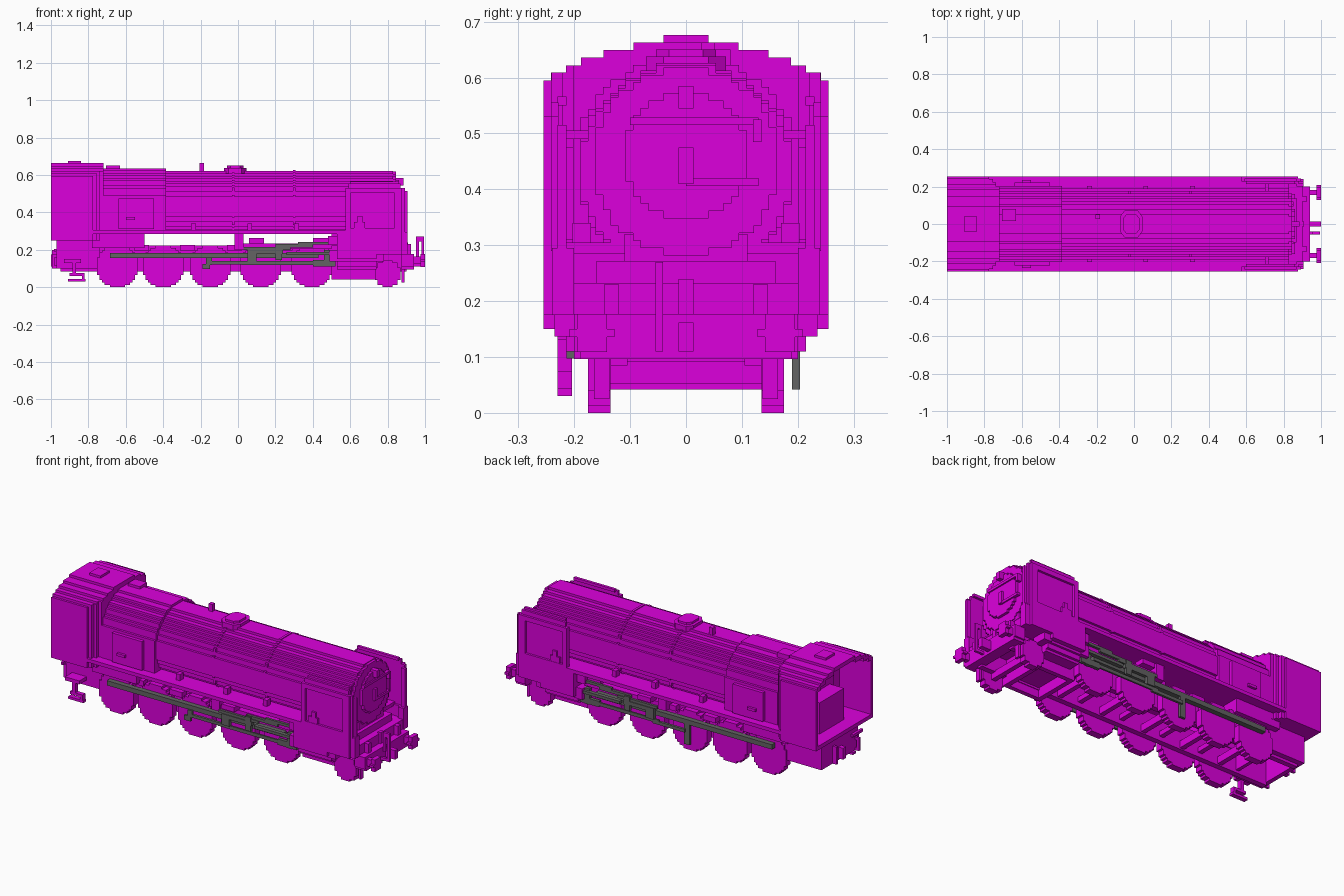
import bpy, bmesh, math

cube = bpy.data.objects.get("Cube")
if cube:
    bpy.data.objects.remove(cube, do_unlink=True)

V = 0.0135  # size of one stepped block


def material(name, col):
    m = bpy.data.materials.new(name)
    m.use_nodes = True
    m.diffuse_color = (*col, 1)
    m.node_tree.nodes["Principled BSDF"].inputs["Base Color"].default_value = (*col, 1)
    return m


MAGENTA = material("magenta body", (0.72, 0.0, 0.72))
GREY = material("dark grey rods", (0.125, 0.125, 0.125))


def finish(name, bm, mat):
    bmesh.ops.recalc_face_normals(bm, faces=bm.faces[:])
    me = bpy.data.meshes.new(name)
    bm.to_mesh(me)
    bm.free()
    me.materials.append(mat)
    ob = bpy.data.objects.new(name, me)
    bpy.context.collection.objects.link(ob)


def prism(name, pts, axis, lo, hi, mat=MAGENTA):
    """Extrude an outline along x (points are y,z), y (x,z) or z (x,y)."""
    bm = bmesh.new()
    put = {"x": lambda p, d: (d, *p), "y": lambda p, d: (p[0], d, p[1]),
           "z": lambda p, d: (*p, d)}[axis]
    f = bm.faces.new([bm.verts.new(put(p, lo)) for p in pts])
    ext = bmesh.ops.extrude_face_region(bm, geom=[f])
    move = [0, 0, 0]
    move["xyz".index(axis)] = hi - lo
    bmesh.ops.translate(bm, vec=move, verts=[v for v in ext["geom"] if isinstance(v, bmesh.types.BMVert)])
    finish(name, bm, mat)


def boxes(name, items, mat=MAGENTA, both=False):
    """Boxes given as x0,x1,y0,y1,z0,z1; both repeats them across the centre line."""
    bm = bmesh.new()
    for x0, x1, y0, y1, z0, z1 in items:
        for s in ((1, -1) if both else (1,)):
            ret = bmesh.ops.create_cube(bm, size=1)
            for v in ret["verts"]:
                v.co = ((x0 + x1) / 2 + v.co.x * (x1 - x0),
                        s * (y0 + y1) / 2 + v.co.y * (y1 - y0),
                        (z0 + z1) / 2 + v.co.z * (z1 - z0))
    finish(name, bm, mat)


def stepped(rows, cx=0):
    """Symmetric stair outline from rows of (bottom, top, half width)."""
    right = []
    for b, t, w in rows:
        if right and abs(right[-1][0] - w) < 1e-6:
            right[-1] = (w, t)
        else:
            right += [(w, b), (w, t)]
    return [(cx + w, z) for w, z in right] + [(cx - w, z) for w, z in reversed(right)]


def disc_rows(cz, r, floor=-1.0):
    """Rows of a stepped disc, leaving out any below the floor height."""
    n = round(2 * r / V)
    step, rows = 2 * r / n, []
    for i in range(n):
        d = (i + 0.5) * step - r
        w = max(1, round(math.sqrt(r * r - d * d) / V)) * V
        if cz + d > floor:
            rows.append((cz + d - step / 2, cz + d + step / 2, w))
    return rows


def barrel_rows(cz, r, base):
    """Round top on straight sides that reach down to a base height."""
    top = [q for q in disc_rows(cz, r) if q[0] >= cz - 0.001]
    return [(base, top[0][0], max(q[2] for q in top))] + top


# Boiler, firebox and smokebox
prism("boiler", stepped(disc_rows(0.432, 0.19, 0.295)), "x", -0.40, 0.83)
prism("firebox", stepped(barrel_rows(0.43, 0.206, 0.29)), "x", -0.72, -0.384)
for i, x in enumerate((-0.025, 0.30)):
    prism(f"boiler_band_{i}", stepped(disc_rows(0.432, 0.194, 0.295)), "x", x - 0.007, x + 0.007)
prism("smokebox_front", stepped(disc_rows(0.45, 0.168)), "x", 0.82, 0.845)
prism("smokebox_door", stepped(disc_rows(0.46, 0.112)), "x", 0.84, 0.86)
boxes("door_fittings", [
    (0.85, 0.872, -0.013, 0.013, 0.41, 0.475),
    (0.84, 0.885, -0.013, 0.013, 0.545, 0.585),
    (0.85, 0.868, -0.10, 0.13, 0.515, 0.529),
    (0.85, 0.868, 0.0, 0.13, 0.406, 0.42),
    (0.84, 0.872, 0.12, 0.135, 0.485, 0.525)])

# Mountings on top of the boiler
prism("chimney", [(-0.075, -0.04), (-0.05, -0.072), (0.02, -0.072), (0.045, -0.04),
                  (0.045, 0.04), (0.02, 0.072), (-0.05, 0.072), (-0.075, 0.04)], "z", 0.60, 0.638)
prism("chimney_rim", [(-0.058, -0.03), (-0.04, -0.054), (0.01, -0.054), (0.03, -0.03),
                      (0.03, 0.03), (0.01, 0.054), (-0.04, 0.054), (-0.058, 0.03)], "z", 0.63, 0.65)
boxes("whistle", [(-0.205, -0.182, 0.028, 0.052, 0.60, 0.663)])
boxes("safety_valves", [(-0.705, -0.63, 0.015, 0.08, 0.61, 0.65)])

# Boiler side pipes and firebox boxes
boxes("side_fittings", [
    (-0.64, -0.45, 0.19, 0.222, 0.31, 0.475),
    (-0.60, -0.55, 0.22, 0.236, 0.36, 0.375),
    (-0.25, -0.225, 0.17, 0.203, 0.30, 0.34),
    (0.05, 0.075, 0.17, 0.203, 0.30, 0.34),
    (0.30, 0.325, 0.17, 0.203, 0.30, 0.34)], both=True)

# Cab: open backed shell with a stepped roof
roof = [(0.25, 0.595, 0.255), (0.595, 0.609, 0.242), (0.609, 0.622, 0.215),
        (0.622, 0.636, 0.188), (0.636, 0.649, 0.148), (0.649, 0.663, 0.094)]
inner = [(0.25, 0.582, 0.24), (0.582, 0.60, 0.215), (0.60, 0.622, 0.17), (0.622, 0.64, 0.10)]
prism("cab_shell", stepped(roof) + stepped(inner)[::-1], "x", -1.0, -0.775)
prism("cab_front", stepped(roof), "x", -0.80, -0.775)
for i, (cut, x) in enumerate(((0.014, -0.755), (0.034, -0.738), (0.054, -0.72))):
    prism(f"cab_front_step_{i}", stepped([(b, t, min(w, 0.255 - cut)) for b, t, w in roof]),
          "x", -0.78, x)
boxes("cab_floor", [(-1.0, -0.775, -0.255, 0.255, 0.25, 0.272)])
boxes("cab_roof_hatch", [(-0.91, -0.84, -0.04, 0.04, 0.655, 0.676)])
prism("backhead", stepped(barrel_rows(0.43, 0.15, 0.27)), "x", -0.83, -0.79)
boxes("backhead_box", [(-0.92, -0.82, -0.11, 0.11, 0.27, 0.45)])

# Running boards
boxes("running_board", [(-0.79, 0.83, -0.255, 0.255, 0.285, 0.305)])
boxes("board_ends", [(-0.78, -0.50, 0.10, 0.20, 0.21, 0.29)], both=True)

# Smoke deflectors: raised rim, inset panel and rounded front edge
rim = [(0.575, 0.29), (0.878, 0.29), (0.878, 0.53), (0.575, 0.53)]
hole = [(0.602, 0.317), (0.838, 0.317), (0.838, 0.503), (0.602, 0.503)]
for side, s in (("left", 1), ("right", -1)):
    lo, hi = sorted((s * 0.228, s * 0.242))
    prism(f"deflector_panel_{side}", rim, "y", lo, hi)
    for i in range(4):
        j = (i + 1) % 4
        lo, hi = sorted((s * 0.241, s * 0.255))
        prism(f"deflector_rim_{side}_{i}", [rim[i], rim[j], hole[j], hole[i]], "y", lo, hi)
boxes("deflector_edges", [(0.59, 0.868, 0.228, 0.242, 0.525, 0.555),
                          (0.60, 0.86, 0.214, 0.23, 0.55, 0.566),
                          (0.87, 0.892, 0.228, 0.242, 0.29, 0.53),
                          (0.88, 0.905, 0.214, 0.23, 0.29, 0.515),
                          (0.62, 0.68, 0.235, 0.253, 0.31, 0.35),
                          (0.64, 0.665, 0.235, 0.253, 0.34, 0.38),
                          (0.70, 0.72, 0.17, 0.235, 0.49, 0.505)], both=True)

# Cylinders and front side valances
cyl = [(0.096, 0.11, 0.20), (0.11, 0.137, 0.215), (0.137, 0.15, 0.228), (0.15, 0.29, 0.255)]
prism("cylinder_block", stepped(cyl), "x", 0.53, 0.74)
boxes("cylinder_covers", [(0.49, 0.54, 0.15, 0.235, 0.137, 0.20), (0.48, 0.54, 0.15, 0.225, 0.225, 0.275),
                          (0.73, 0.78, 0.15, 0.235, 0.137, 0.20)], both=True)
boxes("front_valances", [(0.73, 0.878, 0.215, 0.255, 0.175, 0.295),
                         (0.87, 0.905, 0.20, 0.24, 0.175, 0.295)], both=True)
boxes("front_platform", [(0.73, 0.90, -0.22, 0.22, 0.177, 0.232), (0.76, 0.86, -0.16, 0.16, 0.23, 0.272),
                         (0.70, 0.84, -0.11, 0.11, 0.27, 0.32)])

# Main frames, cross ties and rear drag box
boxes("side_frames", [(-0.95, 0.90, 0.105, 0.135, 0.085, 0.222)], both=True)
boxes("frame_ties", [(x, x + 0.027, -0.11, 0.11, 0.11, 0.137) for x in (-0.53, -0.28, -0.02, 0.25)])
boxes("frame_saddles", [(x, x + 0.05, -0.11, 0.11, 0.20, 0.29) for x in (-0.56, -0.02, 0.50)])
boxes("rear_drag_box", [(-0.97, -0.945, -0.165, 0.165, 0.10, 0.25), (-0.95, -0.74, -0.165, 0.165, 0.225, 0.25),
                        (-0.77, -0.75, -0.11, 0.11, 0.10, 0.23)])
boxes("drag_box_sides", [(-0.97, -0.74, 0.13, 0.165, 0.10, 0.25)], both=True)
boxes("pony_frame_sides", [(0.50, 0.74, 0.11, 0.135, 0.042, 0.12)], both=True)
boxes("pony_frame_ties", [(0.50, 0.527, -0.115, 0.115, 0.042, 0.12), (0.713, 0.74, -0.115, 0.115, 0.042, 0.12)])

# Driving wheels, pony wheels and axles
DRIVERS = (-0.645, -0.40, -0.148, 0.122, 0.395)
for i, (x, r) in enumerate([(x, 0.112) for x in DRIVERS] + [(0.80, 0.072)]):
    kind = "driving" if i < 5 else "pony"
    for side, s in (("left", 1), ("right", -1)):
        lo, hi = sorted((s * 0.135, s * 0.175))
        prism(f"{kind}_wheel_{i}_{side}", stepped(disc_rows(r, r), x), "y", lo, hi)
    prism(f"{kind}_axle_{i}", stepped(disc_rows(r, 0.02), x), "y", -0.14, 0.14)
boxes("splasher_brackets", [(x + 0.09, x + 0.17, 0.13, 0.175, 0.195, 0.225) for x in DRIVERS], both=True)

# Rods and valve gear
rods = [(0.03, 0.28, 0.205, 0.218, 0.20, 0.215), (0.20, 0.40, 0.20, 0.214, 0.213, 0.23),
        (0.32, 0.49, 0.20, 0.214, 0.228, 0.243), (0.05, 0.10, 0.20, 0.222, 0.137, 0.20),
        (0.10, 0.24, 0.20, 0.222, 0.178, 0.20), (0.20, 0.235, 0.205, 0.222, 0.145, 0.225),
        (0.26, 0.50, 0.205, 0.228, 0.172, 0.188), (0.40, 0.52, 0.195, 0.214, 0.112, 0.145),
        (0.46, 0.49, 0.195, 0.214, 0.11, 0.20), (0.02, 0.45, 0.204, 0.214, 0.12, 0.139)]
boxes("valve_gear", rods, GREY, both=True)
boxes("coupling_rods", [(-0.685, 0.43, 0.175, 0.204, 0.157, 0.184)], GREY, both=True)
boxes("right_connecting_rod", [(-0.16, 0.06, -0.214, -0.20, 0.122, 0.139),
                               (-0.19, -0.15, -0.214, -0.20, 0.097, 0.125),
                               (-0.17, -0.14, -0.214, -0.20, 0.12, 0.16)], GREY)
boxes("left_return_crank", [(-0.165, -0.13, 0.19, 0.204, 0.042, 0.16),
                            (-0.14, 0.06, 0.20, 0.214, 0.112, 0.13)], GREY)
boxes("gear_brackets", [(-0.02, 0.03, 0.15, 0.21, 0.20, 0.29), (0.06, 0.14, 0.18, 0.235, 0.235, 0.262),
                        (0.0, 0.50, 0.15, 0.20, 0.205, 0.235), (0.40, 0.54, 0.15, 0.20, 0.22, 0.262)], both=True)

# Front buffer beam, buffers, hook and hose
prism("buffer_beam", stepped([(0.096, 0.11, 0.19), (0.11, 0.177, 0.20)]), "x", 0.875, 0.94)
for side, s in (("left", 1), ("right", -1)):
    prism(f"buffer_shank_{side}", stepped(disc_rows(0.143, 0.02), s * 0.168), "x", 0.93, 0.98)
    prism(f"buffer_head_{side}", stepped(disc_rows(0.143, 0.034), s * 0.168), "x", 0.975, 1.0)
boxes("front_hook", [(0.93, 1.0, -0.013, 0.013, 0.11, 0.162)])
boxes("front_hose", [(0.952, 0.967, -0.055, -0.041, 0.16, 0.27), (0.93, 0.99, -0.055, -0.041, 0.11, 0.125),
                     (0.98, 0.995, -0.055, -0.041, 0.11, 0.255), (0.952, 0.995, -0.055, -0.041, 0.245, 0.27)])
boxes("front_lamps", [(0.90, 0.925, 0.12, 0.147, 0.175, 0.23)], both=True)
boxes("centre_lamp", [(0.89, 0.91, -0.013, 0.013, 0.175, 0.24)])
boxes("guard_irons", [(0.875, 0.889, 0.137, 0.165, 0.025, 0.11)], both=True)

# Rear coupling, pipe loop and right side cab steps
boxes("rear_coupling", [(-1.0, -0.96, -0.013, 0.013, 0.11, 0.175), (-0.995, -0.965, 0.05, 0.065, 0.10, 0.20)])
boxes("rear_pipe_loop", [(-0.995, -0.96, -0.15, -0.137, 0.16, 0.175), (-0.995, -0.98, -0.15, -0.137, 0.10, 0.175),
                         (-0.995, -0.96, -0.15, -0.137, 0.10, 0.115), (-0.985, -0.97, -0.19, -0.10, 0.19, 0.205)])
boxes("cab_steps", [(-0.91, -0.815, -0.23, -0.204, 0.03, 0.044), (-0.835, -0.82, -0.23, -0.204, 0.04, 0.07),
                    (-0.90, -0.82, -0.23, -0.204, 0.06, 0.075), (-0.885, -0.865, -0.23, -0.204, 0.07, 0.15),
                    (-0.93, -0.84, -0.23, -0.15, 0.13, 0.15)])
